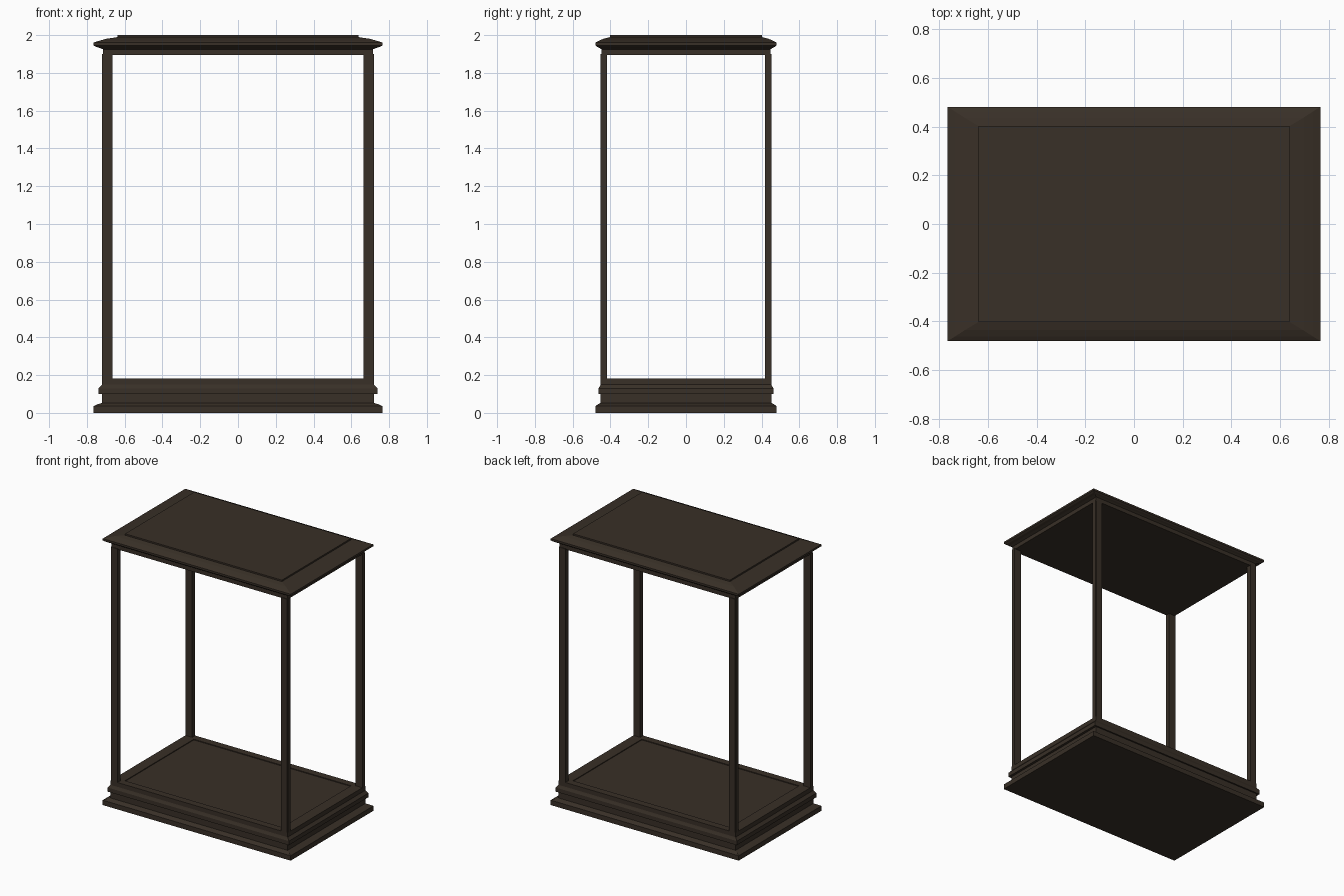
import bpy, bmesh

if "Cube" in bpy.data.objects:
    bpy.data.objects.remove(bpy.data.objects["Cube"])

wood = bpy.data.materials.new("dark walnut")
wood.diffuse_color = (0.040, 0.029, 0.020, 1)
wood.use_nodes = True
wood.node_tree.nodes["Principled BSDF"].inputs["Base Color"].default_value = wood.diffuse_color


def finish(name, bm):
    bmesh.ops.recalc_face_normals(bm, faces=bm.faces)
    me = bpy.data.meshes.new(name)
    bm.to_mesh(me)
    bm.free()
    me.materials.append(wood)
    ob = bpy.data.objects.new(name, me)
    bpy.context.collection.objects.link(ob)
    return ob


def moulding(name, rings):
    """Solid lofted through rectangles given as (half width, half depth, height)."""
    bm = bmesh.new()
    loops = [[bm.verts.new((sx * hx, sy * hy, z))
              for sx, sy in ((-1, -1), (1, -1), (1, 1), (-1, 1))]
             for hx, hy, z in rings]
    for a, b in zip(loops, loops[1:]):
        for i in range(4):
            j = (i + 1) % 4
            bm.faces.new((a[i], a[j], b[j], b[i]))
    bm.faces.new(loops[0][::-1])
    bm.faces.new(loops[-1])
    return finish(name, bm)


# stepped base with a slightly sunk floor panel
moulding("base", [
    (0.765, 0.48, 0.0), (0.765, 0.48, 0.036), (0.745, 0.467, 0.045),
    (0.72, 0.452, 0.053), (0.72, 0.452, 0.10),
    (0.738, 0.463, 0.10), (0.738, 0.463, 0.13), (0.727, 0.456, 0.142),
    (0.72, 0.452, 0.15), (0.72, 0.452, 0.182),
    (0.64, 0.40, 0.182), (0.64, 0.40, 0.176)])

# rail and curved cornice
moulding("cornice", [
    (0.715, 0.448, 1.895), (0.715, 0.448, 1.925),
    (0.735, 0.460, 1.933), (0.752, 0.470, 1.938), (0.765, 0.48, 1.946),
    (0.765, 0.48, 1.960), (0.735, 0.462, 1.970),
    (0.695, 0.436, 1.981), (0.64, 0.403, 1.989)])

# raised panel on top
moulding("top_panel", [(0.638, 0.402, 1.985), (0.638, 0.402, 2.0)])

# four corner posts with a small notch along the outer edge
X0, X1, Y0, Y1, N = 0.665, 0.72, 0.417, 0.452, 0.006
section = [(X0, Y0), (X1, Y0), (X1, Y1 - N), (X1 - N, Y1 - N), (X1 - N, Y1), (X0, Y1)]
for sx, side in ((-1, "left"), (1, "right")):
    for sy, end in ((-1, "front"), (1, "back")):
        bm = bmesh.new()
        low = [bm.verts.new((sx * x, sy * y, 0.178)) for x, y in section]
        high = [bm.verts.new((sx * x, sy * y, 1.90)) for x, y in section]
        n = len(section)
        for i in range(n):
            j = (i + 1) % n
            bm.faces.new((low[i], low[j], high[j], high[i]))
        bm.faces.new(low[::-1])
        bm.faces.new(high)
        finish(f"{end}_{side}_post", bm)
